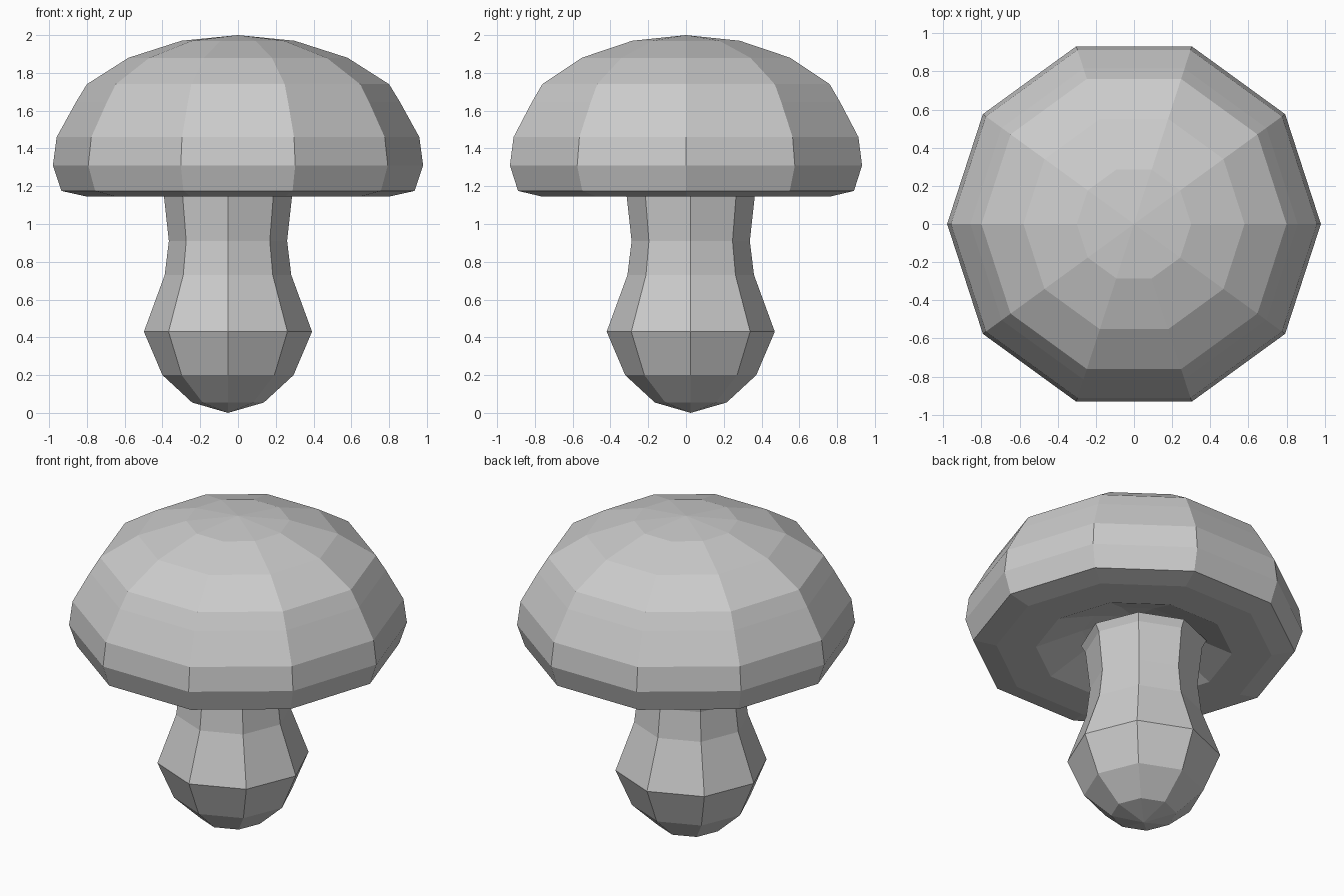
import bpy
import bmesh
from math import cos, sin, tau

if "Cube" in bpy.data.objects:
    bpy.data.objects.remove(bpy.data.objects["Cube"])


def lathe(name, profile, sides, cx=0.0, cy=0.0):
    """Revolve (radius, z) points, listed bottom/inside to top; ends lie on the axis."""
    bm = bmesh.new()
    rings = []
    for r, z in profile:
        if r == 0:
            rings.append([bm.verts.new((cx, cy, z))] * sides)
        else:
            rings.append([bm.verts.new((cx + r * cos(tau * i / sides),
                                        cy + r * sin(tau * i / sides), z))
                          for i in range(sides)])
    for a, b in zip(rings, rings[1:]):
        for i in range(sides):
            j = (i + 1) % sides
            quad = list(dict.fromkeys((a[i], a[j], b[j], b[i])))
            bm.faces.new(quad)
    bmesh.ops.recalc_face_normals(bm, faces=bm.faces)
    mesh = bpy.data.meshes.new(name)
    bm.to_mesh(mesh)
    bm.free()
    obj = bpy.data.objects.new(name, mesh)
    bpy.context.collection.objects.link(obj)
    return obj


# Cap: ten-sided dome with a rolled rim and a hollow underside
lathe("cap", [(0, 1.37), (0.30, 1.265), (0.57, 1.145), (0.80, 1.145),
              (0.935, 1.175), (0.98, 1.31), (0.96, 1.46), (0.858, 1.645),
              (0.80, 1.74), (0.58, 1.88), (0.30, 1.97), (0, 2.0)], 10)

# Stem: eight-sided, bulbous foot, set slightly off centre
lathe("stem", [(0, 0), (0.19, 0.055), (0.347, 0.20), (0.445, 0.43),
               (0.335, 0.73), (0.313, 0.91), (0.34, 1.155),
               (0.365, 1.20), (0, 1.28)], 8, -0.053, 0.025)
